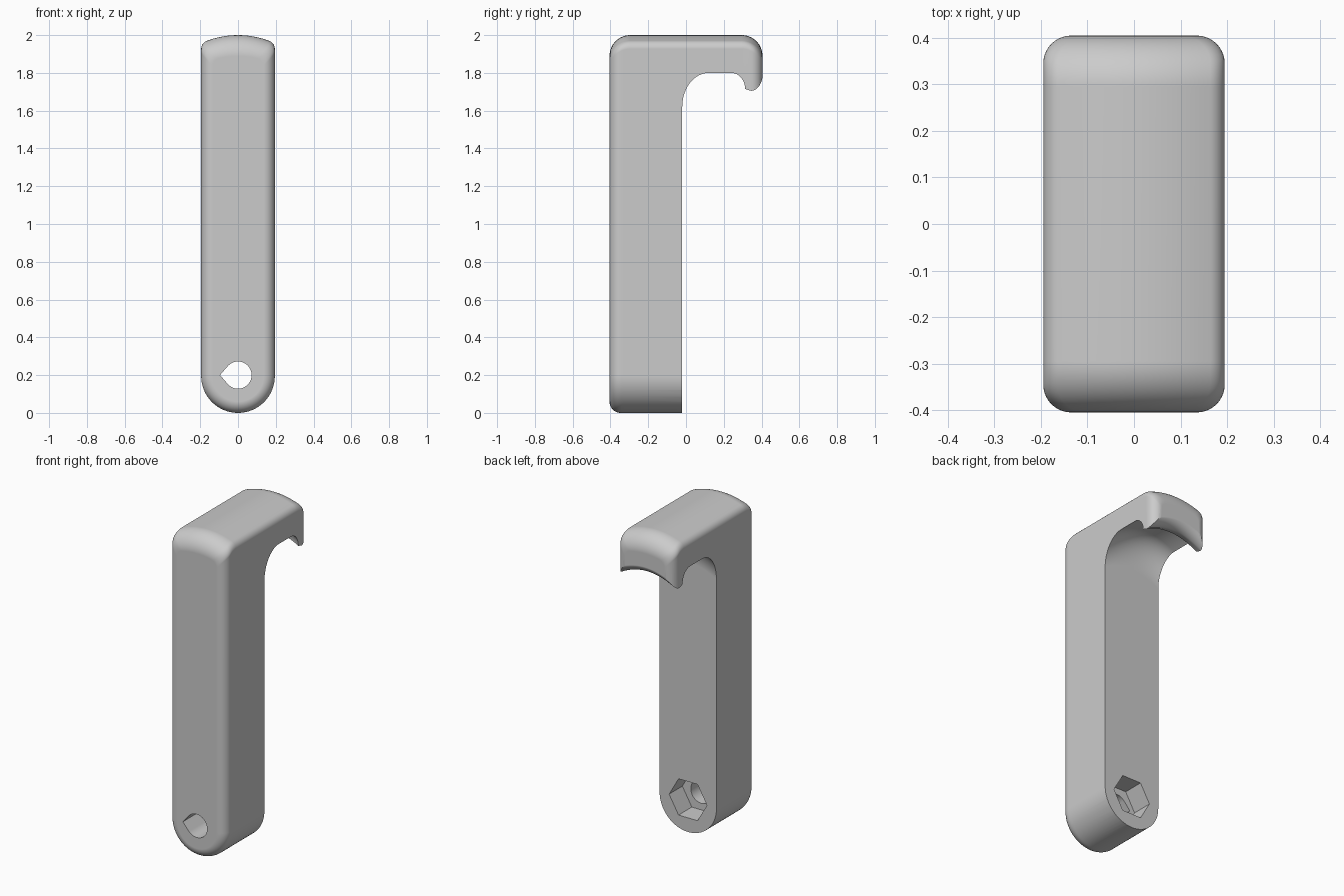
import bpy
import bmesh
from math import sin, cos, pi, sqrt, radians

if "Cube" in bpy.data.objects:
    bpy.data.objects.remove(bpy.data.objects["Cube"])

HALF_W, DEPTH, BOTTOM_Z, TOP_Z = 0.195, 0.405, 0.195, 2.0
RIM, TOP_RIM, CORNER, CROWN = 0.06, 0.11, 0.045, 0.45


def loft(name, rings):
    """Closed solid skinned through equal-length rings of points."""
    bm = bmesh.new()
    loops = [[bm.verts.new(p) for p in ring] for ring in rings]
    n = len(loops[0])
    for a, b in zip(loops, loops[1:]):
        for i in range(n):
            j = (i + 1) % n
            bm.faces.new((a[i], a[j], b[j], b[i]))
    bm.faces.new(loops[0])
    bm.faces.new(loops[-1])
    bmesh.ops.recalc_face_normals(bm, faces=bm.faces)
    mesh = bpy.data.meshes.new(name)
    bm.to_mesh(mesh)
    bm.free()
    obj = bpy.data.objects.new(name, mesh)
    bpy.context.collection.objects.link(obj)
    return obj


def arc(cx, cz, rx, rz, start, end, steps):
    angles = [radians(start + (end - start) * i / steps) for i in range(steps + 1)]
    return [(cx + rx * cos(a), cz + rz * sin(a)) for a in angles]


def inset(s, r):
    """How far a fillet of radius r pulls in at distance s from the end."""
    return r - sqrt(r * r - (r - s) ** 2) if s < r else 0.0


def outline(s):
    """Front outline: round foot, straight sides, crowned top."""
    w = HALF_W - inset(s, RIM)
    top = TOP_Z - inset(s, TOP_RIM)
    tilt = radians(72)
    join_x = w - CORNER + CORNER * cos(tilt)
    cz = top - join_x ** 2 / (2 * CROWN) - CORNER * sin(tilt)
    right = arc(w - CORNER, cz, CORNER, CORNER, 0, 72, 7)
    xs = [join_x * (1 - i / 6) for i in range(1, 12)]
    crown = [(x, top - x * x / (2 * CROWN)) for x in xs]
    left = [(-x, z) for x, z in reversed(right)]
    return arc(0, BOTTOM_Z, w, w, 180, 360, 32) + right + crown + left


# Body block with rounded front and back rims
steps = [TOP_RIM * (1 - cos(pi / 2 * i / 14)) for i in range(15)]
stations = [(-DEPTH + s, s) for s in steps] + [(DEPTH - s, s) for s in reversed(steps)]
body = loft("hook_handle", [[(x, y, z) for x, z in outline(s)] for y, s in stations])

# Space under the hook, arched across the width
profile = [(-0.02, -0.2)]
profile += arc(0.12, 1.62, 0.14, 0.18, 180, 90, 12)
profile += arc(0.24, 1.715, 0.073, 0.085, 90, 0, 8)
profile += arc(0.345, 1.765, 0.062, 0.06, 270, 360, 8)
profile += [(0.5, 1.765), (0.5, -0.2)]


def arch(x):
    return 0.055 * (1 - (x / HALF_W) ** 2)


slices = [-0.24 + 0.48 * i / 24 for i in range(25)]
space = loft("hook_space", [[(x, y, z + (arch(x) if z > 1 else 0)) for y, z in profile]
                            for x in slices])

# Teardrop bolt hole and hexagonal nut pocket
teardrop = arc(0, 0.2, 0.072, 0.072, -137, 137, 28) + [(-0.095, 0.2)]
bolt_hole = loft("bolt_hole", [[(x, y, z) for x, z in teardrop] for y in (-0.6, 0.1)])
hexagon = arc(0, 0.2, 0.13, 0.13, 0, 300, 5)
nut_pocket = loft("nut_pocket", [[(x, y, z) for x, z in hexagon] for y in (-0.15, 0.1)])

# Cut the openings and discard the cutters
cutters = [space, bolt_hole, nut_pocket]
for cutter in cutters:
    cutter.hide_render = True
    mod = body.modifiers.new(cutter.name, "BOOLEAN")
    mod.operation = "DIFFERENCE"
    mod.solver = "EXACT"
    mod.object = cutter
graph = bpy.context.evaluated_depsgraph_get()
result = bpy.data.meshes.new_from_object(body.evaluated_get(graph))
body.modifiers.clear()
body.data = result
for cutter in cutters:
    bpy.data.objects.remove(cutter)

# Plain grey plastic
grey = bpy.data.materials.new("plain_grey")
grey.use_nodes = True
colour = (0.6, 0.6, 0.6, 1)
grey.diffuse_color = colour
grey.node_tree.nodes["Principled BSDF"].inputs["Base Color"].default_value = colour
body.data.materials.clear()
body.data.materials.append(grey)

# Smooth fillets, crisp cut edges
bpy.ops.object.select_all(action="DESELECT")
body.select_set(True)
bpy.context.view_layer.objects.active = body
bpy.ops.object.shade_smooth_by_angle(angle=radians(30))
weighted = body.modifiers.new("weighted_normals", "WEIGHTED_NORMAL")
weighted.keep_sharp = True
